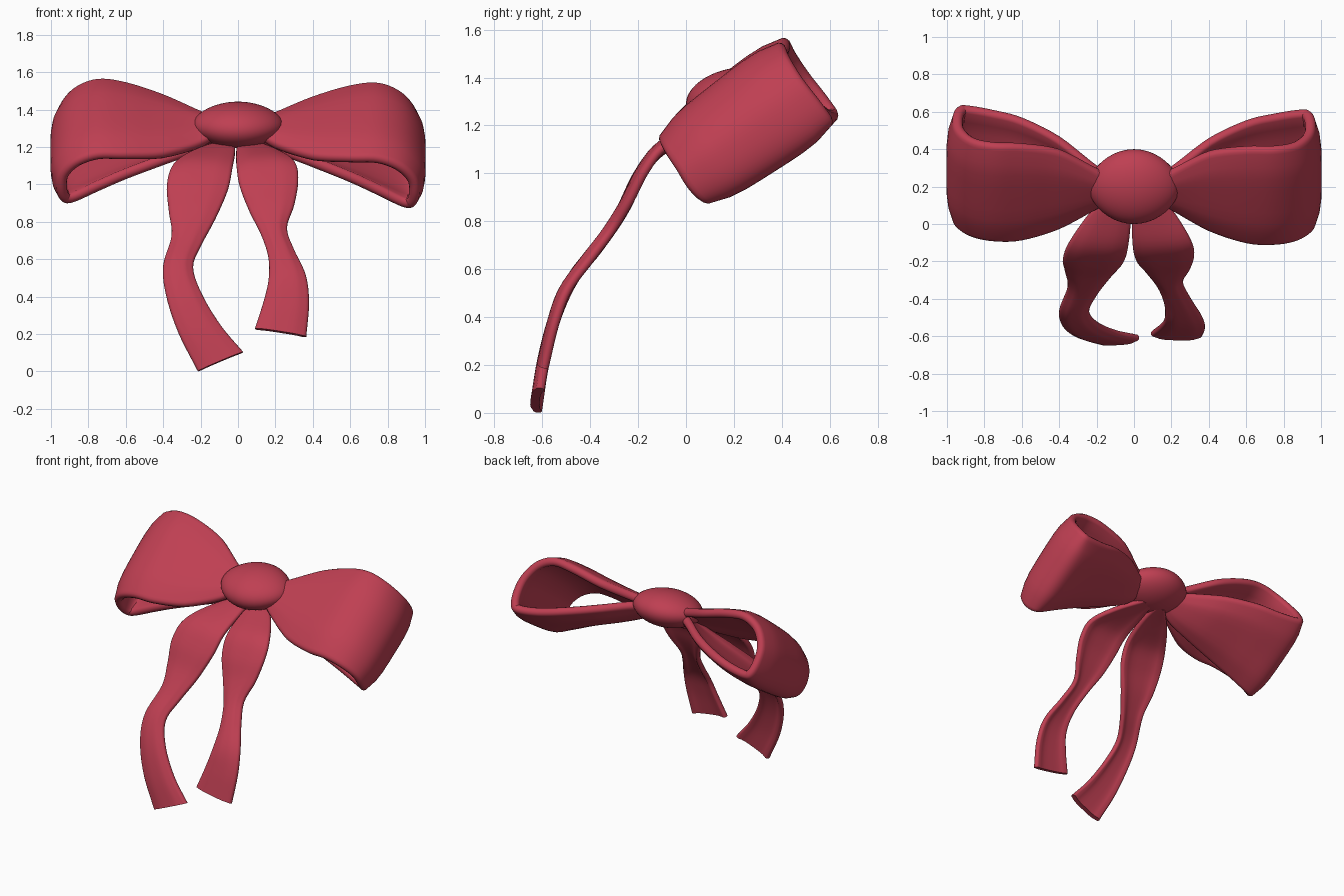
import bpy, bmesh, math
from mathutils import Vector, Matrix

if "Cube" in bpy.data.objects:
    bpy.data.objects.remove(bpy.data.objects["Cube"])

red = bpy.data.materials.new("ribbon_red")
red.diffuse_color = (0.52, 0.05, 0.085, 1)
red.use_nodes = True
red.node_tree.nodes["Principled BSDF"].inputs["Base Color"].default_value = red.diffuse_color


def spline(points, steps):
    """Smooth curve through the points (Catmull-Rom)."""
    p = [2 * points[0] - points[1]] + points + [2 * points[-1] - points[-2]]
    out = []
    for i in range(1, len(p) - 2):
        a, b, c, d = p[i - 1:i + 3]
        for s in range(steps):
            t = s / steps
            out.append(0.5 * (2 * b + (c - a) * t + (2 * a - 5 * b + 4 * c - d) * t * t
                              + (3 * b - a - 3 * c + d) * t ** 3))
    return out + [points[-1]]


def finish(ob, angle):
    ob.data.materials.append(red)
    bpy.ops.object.select_all(action='DESELECT')
    ob.select_set(True)
    bpy.context.view_layer.objects.active = ob
    bpy.ops.object.shade_smooth_by_angle(angle=math.radians(angle))


def ribbon(name, edge_a, edge_b, thickness, bulge=0, widen=0, columns=8, steps=5):
    """Round-edged cloth strip between two edge curves, puffed out along its middle."""
    a, b = spline(edge_a, steps), spline(edge_b, steps)
    mid = [(p + q) / 2 for p, q in zip(a, b)]
    r = thickness / 2
    bm = bmesh.new()
    rings = []
    for i, (p, q) in enumerate(zip(a, b)):
        across = (q - p).normalized()
        along = mid[min(i + 1, len(mid) - 1)] - mid[max(i - 1, 0)]
        out = along.cross(across).normalized()
        fade = min(1, i / 10, (len(a) - 1 - i) / 10 if widen else 1)
        p, q = p - across * (widen * fade - r), q + across * (widen * fade - r)

        def point(t):
            return p.lerp(q, t) + out * bulge * fade * (.6 - abs(2 * t - 1) ** 4)
        ring = [point(k / columns) + out * r for k in range(columns + 1)]
        for s in range(1, 6):
            g = s * math.pi / 6
            ring.append(point(1) + (out * math.cos(g) + across * math.sin(g)) * r)
        ring += [point(k / columns) - out * r for k in range(columns, -1, -1)]
        for s in range(1, 6):
            g = s * math.pi / 6
            ring.append(point(0) - (out * math.cos(g) + across * math.sin(g)) * r)
        rings.append([bm.verts.new(v) for v in ring])
    n = len(rings[0])
    for u, v in zip(rings, rings[1:]):
        for k in range(n):
            bm.faces.new((u[k], u[(k + 1) % n], v[(k + 1) % n], v[k]))
    # close both ends with strips
    for ring in (rings[0], rings[-1]):
        bm.faces.new(ring)
    bmesh.ops.recalc_face_normals(bm, faces=bm.faces)
    me = bpy.data.meshes.new(name)
    bm.to_mesh(me)
    bm.free()
    ob = bpy.data.objects.new(name, me)
    bpy.context.collection.objects.link(ob)
    finish(ob, 60)


# Bow loops: distance from centre, then y, z of the front edge and of the back edge
LOOP = [
    (.10, .13, 1.28, .25, 1.35), (.20, .09, 1.22, .28, 1.38), (.40, -.01, 1.175, .37, 1.465),
    (.60, -.07, 1.17, .40, 1.53), (.75, -.075, 1.17, .405, 1.548), (.87, -.05, 1.13, .43, 1.50),
    (.943, .00, 1.06, .49, 1.41), (.956, .05, .98, .56, 1.32), (.935, .10, .925, .61, 1.25),
    (.885, .125, .92, .615, 1.23), (.75, .125, .98, .59, 1.235), (.60, .12, 1.045, .55, 1.26),
    (.40, .125, 1.12, .45, 1.29), (.20, .13, 1.195, .30, 1.32), (.10, .16, 1.27, .25, 1.32),
]
for name, side, dy, dz in (("left_loop", -1, 0, 0), ("right_loop", 1, -.025, -.028)):
    front = [Vector((side * x, y + dy * x, z + dz * x)) for x, y, z, _, _ in LOOP]
    back = [Vector((side * x, y + dy * x, z + dz * x)) for x, _, _, y, z in LOOP]
    ribbon(name, front, back, .058, bulge=.03 * side, widen=.024)

# Hanging tails: both follow one falling curve (z, y)
FALL = [(1.4, .3), (1.22, .2), (1.19, .11), (1.16, 0), (1.12, -.09), (1.0, -.19), (.85, -.26),
        (.7, -.36), (.6, -.445), (.5, -.512), (.3, -.578), (.1, -.615), (-.1, -.64)]


def fall_y(z):
    for (z0, y0), (z1, y1) in zip(FALL, FALL[1:]):
        if z >= z1:
            return y0 + (y1 - y0) * (z0 - z) / (z0 - z1)
    return FALL[-1][1]


# x, z of the outer edge and of the inner edge
TAILS = {
    "left_tail": [
        (-.10, 1.22, -.02, 1.22), (-.24, 1.175, -.015, 1.175), (-.345, 1.11, -.03, 1.09),
        (-.38, 1.0, -.055, .97), (-.37, .86, -.12, .82), (-.355, .73, -.195, .68),
        (-.40, .57, -.24, .56), (-.385, .41, -.19, .41), (-.32, .21, -.09, .245),
        (-.215, .002, .028, .105)],
    "right_tail": [
        (.10, 1.22, 0, 1.22), (.22, 1.175, -.01, 1.175), (.305, 1.12, -.008, 1.10),
        (.322, 1.02, .01, .99), (.30, .89, .06, .86), (.262, .77, .125, .73),
        (.30, .655, .163, .61), (.362, .52, .163, .49), (.38, .37, .135, .37),
        (.365, .187, .09, .23)],
}
for (name, rows), side in zip(TAILS.items(), (1, -1)):
    outer = [Vector((x, fall_y(z), z)) for x, z, _, _ in rows]
    inner = [Vector((x, fall_y(z), z)) for _, _, x, z in rows]
    ribbon(name, outer, inner, .038, bulge=.015 * side)

# Centre knot: flattened ball, slightly pointed at the sides and tipped forward
bpy.ops.mesh.primitive_uv_sphere_add(segments=40, ring_count=24, radius=1)
knot = bpy.context.object
knot.name = "knot"
tip = Matrix.Rotation(math.radians(12), 3, 'X')
for v in knot.data.vertices:
    taper = 1 - .1 * abs(v.co.x) ** 2
    v.co = tip @ Vector((v.co.x * .242, v.co.y * .203 * taper, v.co.z * .12 * taper))
    v.co += Vector((0, .2, 1.318))
finish(knot, 60)
